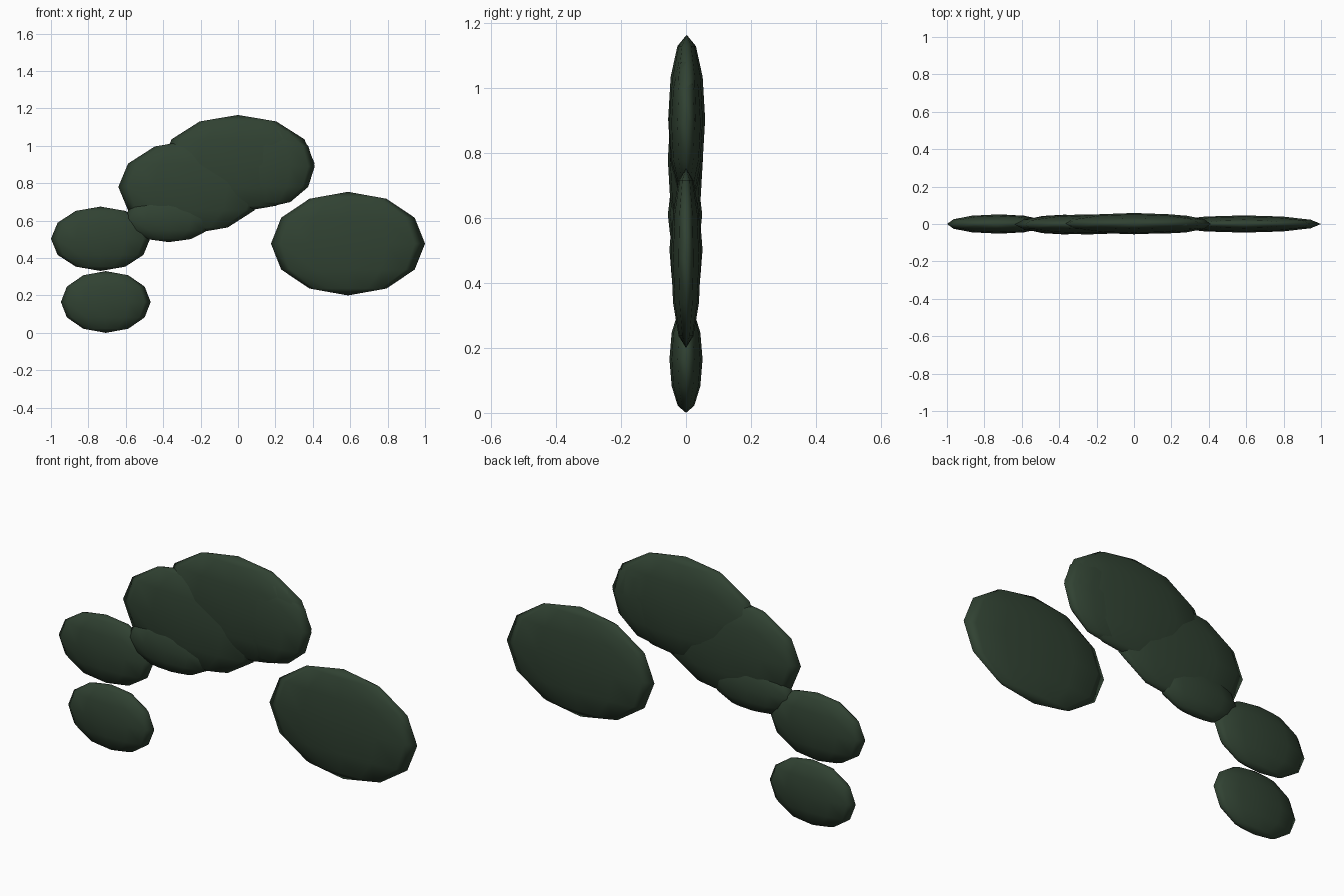
import bpy

if "Cube" in bpy.data.objects:
    bpy.data.objects.remove(bpy.data.objects["Cube"])

green = bpy.data.materials.new("dark_leaf_green")
green.diffuse_color = (0.03, 0.054, 0.032, 1)
green.use_nodes = True
green.node_tree.nodes["Principled BSDF"].inputs["Base Color"].default_value = green.diffuse_color


def leaf_pad(name, centre, radii):
    """Flattened low-poly ellipsoid of foliage."""
    bpy.ops.mesh.primitive_uv_sphere_add(segments=12, ring_count=6, radius=1)
    ob = bpy.context.object
    ob.name = name
    for v in ob.data.vertices:
        v.co = [c + r * p for c, r, p in zip(centre, radii, v.co)]
    ob.data.materials.append(green)
    bpy.ops.object.shade_smooth()


# crown cluster
leaf_pad("crown_pad", (0.0, 0.002, 0.905), (0.41, 0.057, 0.26))
leaf_pad("crown_side_pad", (0.15, 0.0, 0.89), (0.26, 0.052, 0.22))
leaf_pad("middle_pad", (-0.25, -0.002, 0.78), (0.39, 0.054, 0.25))
leaf_pad("lower_middle_pad", (-0.37, -0.003, 0.61), (0.24, 0.053, 0.125))

# hanging pads on the left
leaf_pad("left_upper_pad", (-0.735, 0.0, 0.503), (0.265, 0.051, 0.172))
leaf_pad("left_lower_pad", (-0.707, 0.0, 0.165), (0.24, 0.051, 0.165))

# separate pad on the right
leaf_pad("right_pad", (0.588, 0.0, 0.477), (0.412, 0.046, 0.277))
